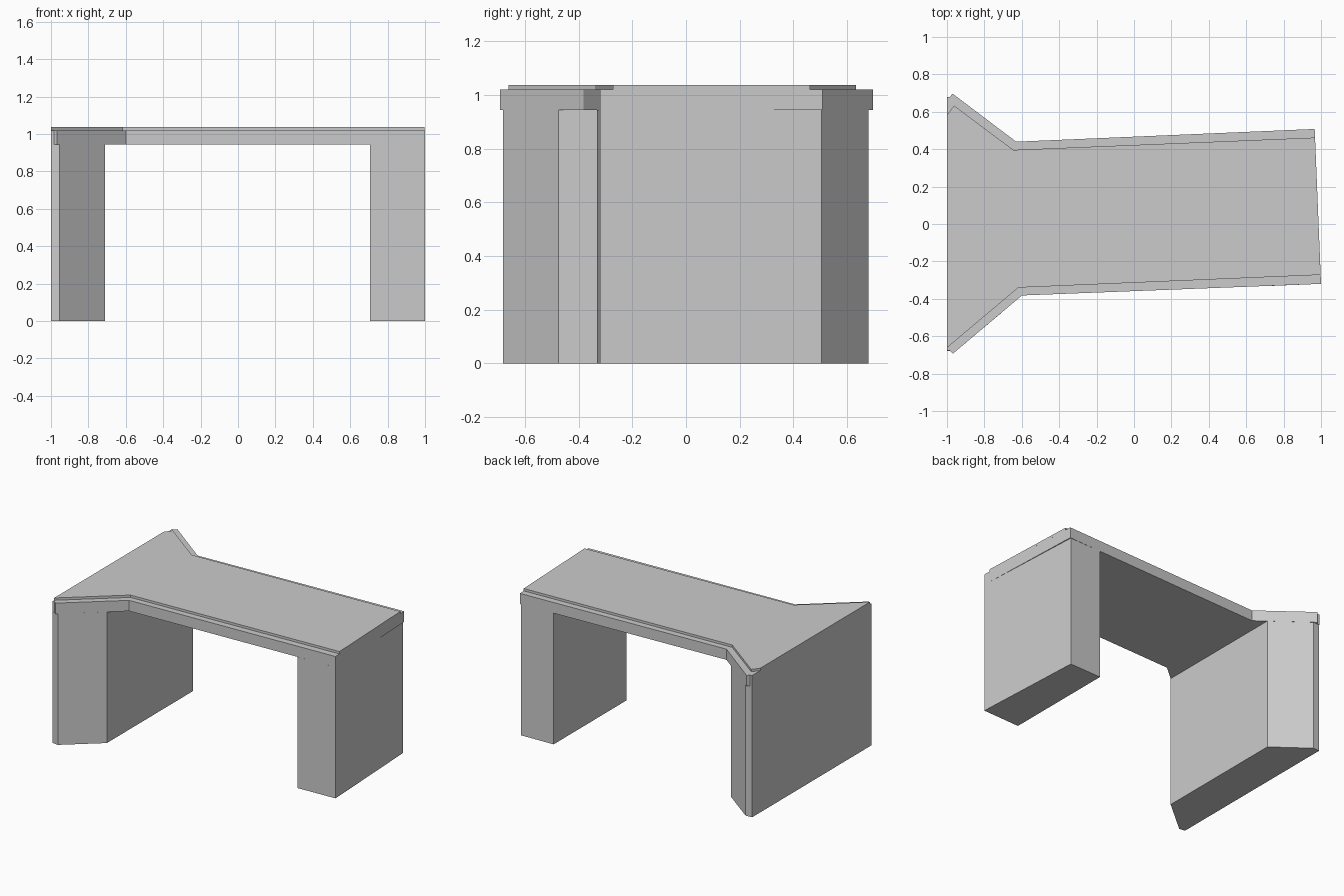
import bpy, bmesh

if "Cube" in bpy.data.objects:
    bpy.data.objects.remove(bpy.data.objects["Cube"])


def prism(name, outline, z0, z1):
    """Extrude a plan outline straight up from z0 to z1."""
    bm = bmesh.new()
    face = bm.faces.new([bm.verts.new((x, y, z0)) for x, y in outline])
    moved = bmesh.ops.extrude_face_region(bm, geom=[face])["geom"]
    for v in moved:
        if isinstance(v, bmesh.types.BMVert):
            v.co.z = z1
    bmesh.ops.recalc_face_normals(bm, faces=bm.faces)
    mesh = bpy.data.meshes.new(name)
    bm.to_mesh(mesh)
    bm.free()
    obj = bpy.data.objects.new(name, mesh)
    bpy.context.collection.objects.link(obj)
    return obj


SOFFIT, LEDGE, TOP = 0.943, 1.02, 1.037

# Flared abutment with splayed wing walls
prism("flared_abutment",
      [(-1, -0.678), (-0.955, -0.682), (-0.71, -0.476),
       (-0.71, 0.50), (-0.95, 0.68), (-1, 0.677)], 0, SOFFIT)

# Straight abutment, its end face slightly skewed under the deck
prism("straight_abutment",
      [(0.705, -0.332), (1.0, -0.32), (0.959, 0.505), (0.705, 0.497)],
      0, SOFFIT)

# Deck slab, whose margin forms the edge ledge
prism("deck_slab",
      [(-1, -0.677), (-0.985, -0.677), (-0.968, -0.693), (-0.599, -0.382),
       (1.0, -0.32), (0.966, 0.508), (-0.63, 0.44), (-0.97, 0.697),
       (-0.984, 0.68), (-1, 0.68)], SOFFIT, LEDGE)

# Raised road surface
prism("road_surface",
      [(-1, -0.662), (-0.618, -0.34), (0.998, -0.272), (0.968, 0.462),
       (-0.645, 0.396), (-0.962, 0.633), (-1, 0.583)], LEDGE, TOP)
